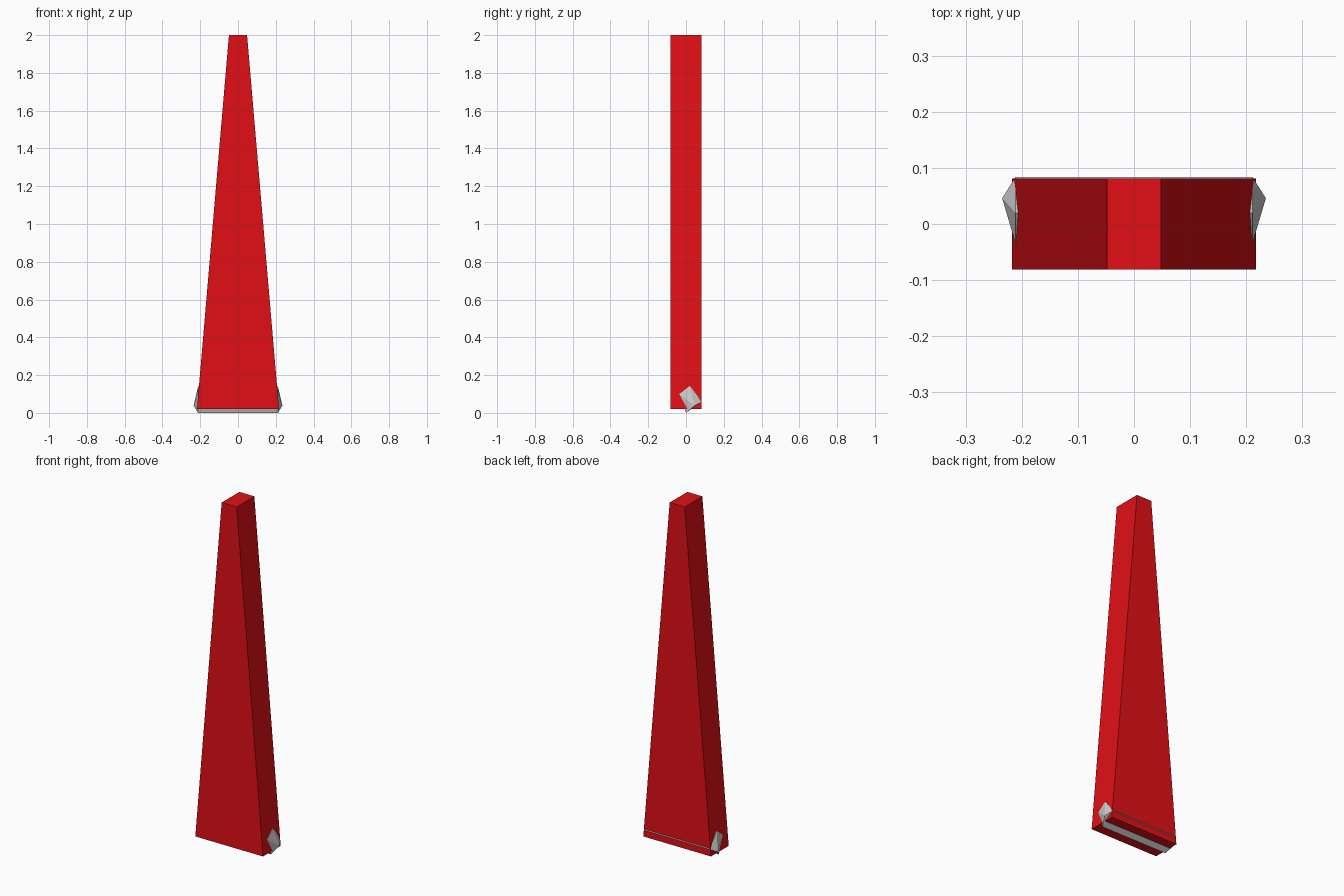
import bpy

if "Cube" in bpy.data.objects:
    bpy.data.objects.remove(bpy.data.objects["Cube"])


def make_mesh(name, verts, faces):
    mesh = bpy.data.meshes.new(name)
    mesh.from_pydata(verts, [], faces)
    obj = bpy.data.objects.new(name, mesh)
    bpy.context.collection.objects.link(obj)
    return obj


def loft(name, rings):
    # skin between two matching four-sided rings, each closed by a face
    sides = [(i, (i + 1) % 4, (i + 1) % 4 + 4, i + 4) for i in range(4)]
    return make_mesh(name, rings[0] + rings[1], sides + [(3, 2, 1, 0), (4, 5, 6, 7)])


# Tapered red body
def ring(half_x, z):
    return [(x * half_x, y * 0.081, z) for x, y in ((-1, -1), (1, -1), (1, 1), (-1, 1))]


body = loft("tapered_body", [ring(0.217, 0.02), ring(0.048, 2.0)])
red = bpy.data.materials.new("red")
red.diffuse_color = (0.75, 0.005, 0.008, 1)
red.use_nodes = True
red.node_tree.nodes["Principled BSDF"].inputs["Base Color"].default_value = red.diffuse_color
body.data.materials.append(red)

# Tilted square hinge bar through the base, with off-centre pointed ends
section = [(0.02, 0.143), (-0.035, 0.10), (0.0, 0.0), (0.084, 0.06)]
verts = [(x, y, z) for x in (-0.211, 0.211) for y, z in section]
verts += [(-0.235, 0.046, 0.038), (0.235, 0.046, 0.038)]
faces = []
for i in range(4):
    j = (i + 1) % 4
    faces += [(i, i + 4, j + 4, j), (i, j, 8), (j + 4, i + 4, 9)]
bar = make_mesh("hinge_bar", verts, faces)

# Consistent outward normals
import bmesh
for obj in (body, bar):
    bm = bmesh.new()
    bm.from_mesh(obj.data)
    bmesh.ops.recalc_face_normals(bm, faces=bm.faces)
    bm.to_mesh(obj.data)
    bm.free()
